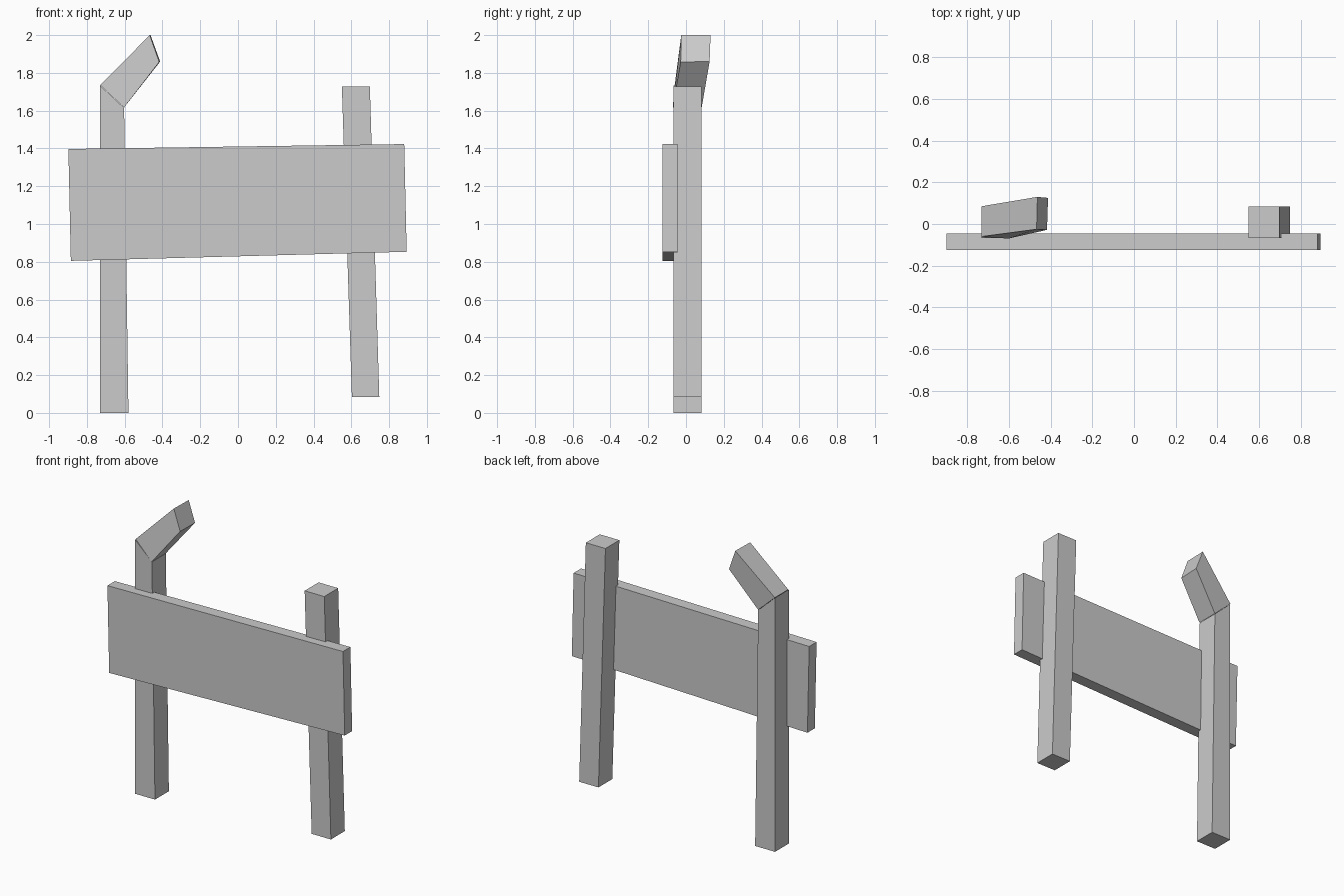
import bpy

if "Cube" in bpy.data.objects:
    bpy.data.objects.remove(bpy.data.objects["Cube"])

# single flat colour
grey = bpy.data.materials.new("weathered_grey")
grey.diffuse_color = (0.6, 0.6, 0.6, 1.0)
grey.use_nodes = True
grey.node_tree.nodes["Principled BSDF"].inputs["Base Color"].default_value = grey.diffuse_color


def loft(name, start, end):
    """Solid between two four-cornered ends whose corners match in order."""
    mesh = bpy.data.meshes.new(name)
    sides = [(i, (i + 1) % 4, (i + 1) % 4 + 4, i + 4) for i in range(4)]
    mesh.from_pydata(start + end, [], [(3, 2, 1, 0), (4, 5, 6, 7)] + sides)
    mesh.materials.append(grey)
    obj = bpy.data.objects.new(name, mesh)
    bpy.context.collection.objects.link(obj)
    return obj


def slab(name, outline, y_front, y_back):
    """Extrude an anticlockwise front outline (x, z) from front to back."""
    return loft(name, [(x, y_back, z) for x, z in outline],
                [(x, y_front, z) for x, z in outline])


# sign board, slightly tilted
slab("sign_board", [(-0.885, 0.805), (0.893, 0.853), (0.88, 1.423), (-0.898, 1.397)],
     -0.125, -0.045)

# right post, leaning and hanging a little higher
slab("right_post", [(0.603, 0.083), (0.748, 0.083), (0.698, 1.727), (0.55, 1.727)],
     -0.067, 0.083)

# left post, cut at a slant where it snapped
slab("left_post", [(-0.73, 0.0), (-0.58, 0.0), (-0.603, 1.615), (-0.73, 1.733)],
     -0.067, 0.083)

# broken top, bent over to the right and twisted backwards
loft("broken_post_top",
     [(-0.73, 0.085, 1.735), (-0.603, 0.083, 1.617),
      (-0.603, -0.07, 1.617), (-0.73, -0.06, 1.735)],
     [(-0.463, 0.13, 2.0), (-0.412, 0.125, 1.86),
      (-0.417, -0.028, 1.858), (-0.467, -0.025, 2.0)])
